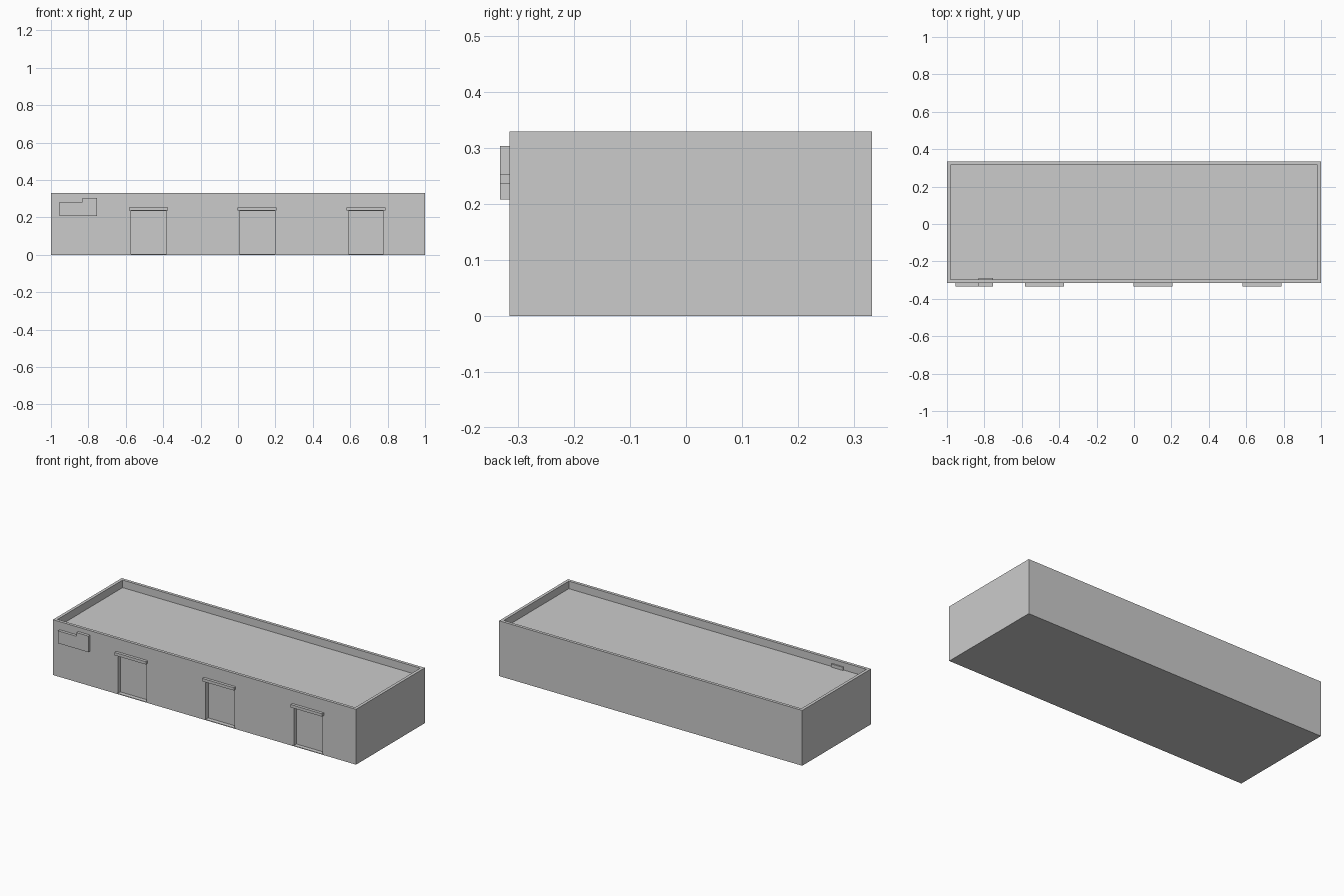
import bpy, bmesh

if "Cube" in bpy.data.objects:
    bpy.data.objects.remove(bpy.data.objects["Cube"])

Y0, Y1, H = -0.316, 0.333, 0.33   # front wall, back wall, height
ROOF, RIM = 0.285, 0.018          # roof level, parapet thickness


def box(name, x0, x1, y0, y1, z0, z1):
    bm = bmesh.new()
    bmesh.ops.create_cube(bm, size=1)
    for v in bm.verts:
        v.co = (x1 if v.co.x > 0 else x0,
                y1 if v.co.y > 0 else y0,
                z1 if v.co.z > 0 else z0)
    me = bpy.data.meshes.new(name)
    bm.to_mesh(me)
    bm.free()
    ob = bpy.data.objects.new(name, me)
    bpy.context.collection.objects.link(ob)
    return ob


def cut(target, cutter):
    m = target.modifiers.new(cutter.name, 'BOOLEAN')
    m.operation = 'DIFFERENCE'
    m.solver = 'EXACT'
    m.object = cutter
    cutter.hide_render = True
    cutter.hide_set(True)
    cutter.display_type = 'WIRE'


# Building shell with a sunken roof behind the parapet
building = box("building", -1, 1, Y0, Y1, 0, H)
cut(building, box("roof_cutter", -1 + RIM, 1 - RIM, Y0 + RIM, Y1 - RIM, ROOF, H + 0.1))

# Three recessed doorways, each with a thin frame and a lintel
W, T, DEPTH = 0.1025, 0.008, 0.025
for i, c in enumerate((-0.478, 0.102, 0.684)):
    cut(building, box(f"door_cutter_{i}", c - W, c + W, Y0 - 0.1, Y0 + DEPTH, 0.004, 0.24))
    for side in (-1, 1):
        a, b = sorted((c + side * W, c + side * (W - T)))
        box(f"door_jamb_{i}", a, b, Y0 + 0.001, Y0 + DEPTH, 0.004, 0.24)
    box(f"door_head_{i}", c - W + T, c + W - T, Y0 + 0.001, Y0 + DEPTH, 0.234, 0.24)
    box(f"door_lintel_{i}", c - W - 0.001, c + W + 0.001, -0.333, Y0 + 0.01, 0.236, 0.253)

# Stepped wall sign, extruded from its outline through the parapet
bm = bmesh.new()
outline = [(-0.955, 0.208), (-0.755, 0.208), (-0.755, 0.304),
           (-0.832, 0.304), (-0.832, 0.282), (-0.955, 0.282)]
face = bm.faces.new([bm.verts.new((x, -0.333, z)) for x, z in outline])
ext = bmesh.ops.extrude_face_region(bm, geom=[face])
for v in ext["geom"]:
    if isinstance(v, bmesh.types.BMVert):
        v.co.y = -0.29
bmesh.ops.recalc_face_normals(bm, faces=bm.faces)
me = bpy.data.meshes.new("wall_sign")
bm.to_mesh(me)
bm.free()
bpy.context.collection.objects.link(bpy.data.objects.new("wall_sign", me))
